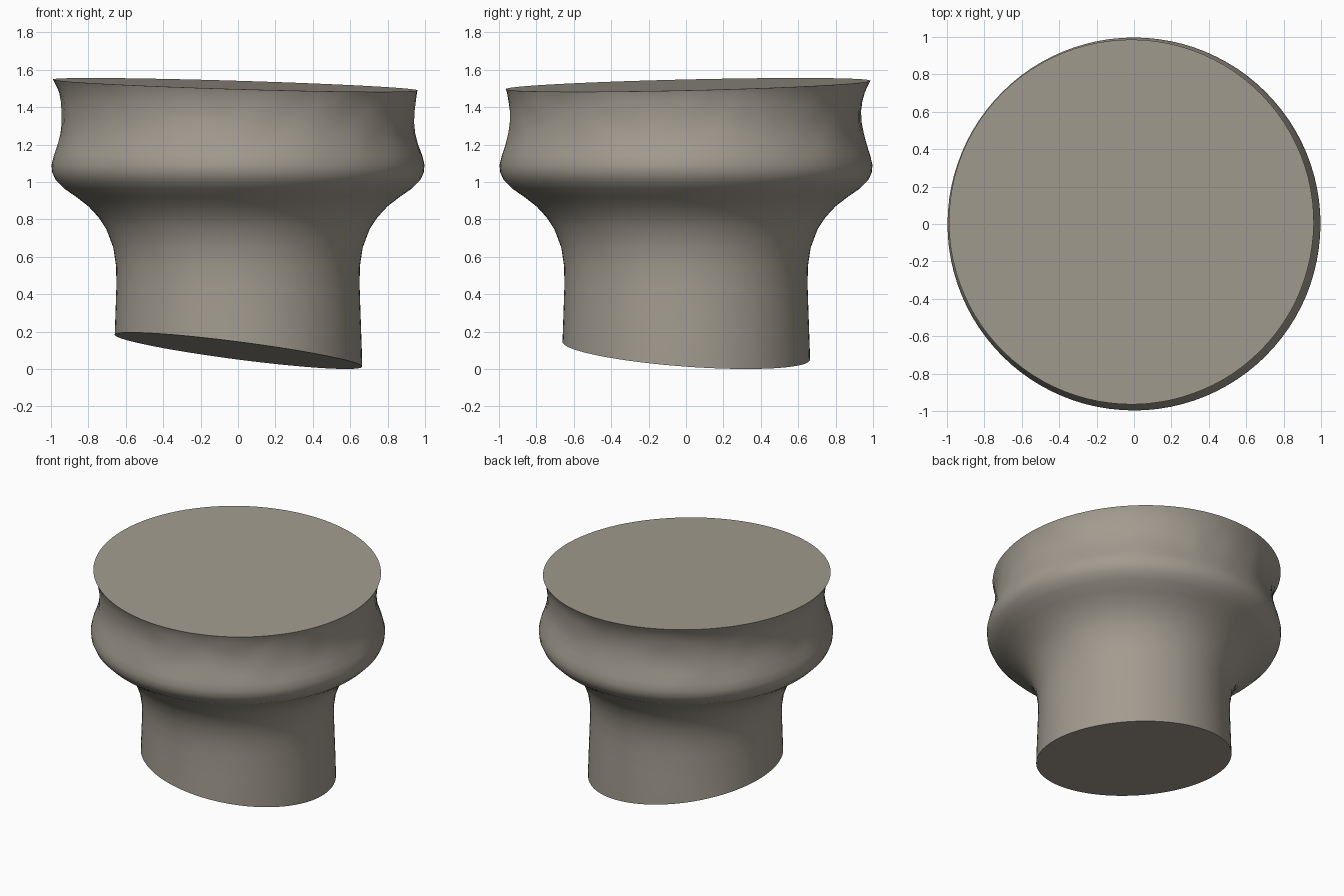
import bpy, bmesh, math
from mathutils import Vector, noise

if "Cube" in bpy.data.objects:
    bpy.data.objects.remove(bpy.data.objects["Cube"])

SEGMENTS = 96
# Lathe profile (radius, height), overshooting both sloping cuts
PROFILE = [(0.665, -0.08), (0.662, 0.1), (0.655, 0.3), (0.65, 0.45), (0.652, 0.55),
           (0.667, 0.65), (0.705, 0.75), (0.745, 0.81), (0.80, 0.87), (0.865, 0.92),
           (0.93, 0.965), (0.975, 1.01), (0.993, 1.05), (0.997, 1.09), (0.985, 1.14),
           (0.965, 1.2), (0.95, 1.26), (0.941, 1.32), (0.941, 1.38), (0.947, 1.43),
           (0.957, 1.48), (0.975, 1.52), (0.996, 1.56), (1.01, 1.6)]

bm = bmesh.new()

# Revolved wall, with faint hand-worked dents on the upper band
rings = []
for r, z in PROFILE:
    dent = 0.007 * max(0.0, min(1.0, (z - 1.08) / 0.1)) * max(0.0, min(1.0, (1.5 - z) / 0.08))
    ring = []
    for i in range(SEGMENTS):
        a = 2 * math.pi * i / SEGMENTS
        p = Vector((r * math.cos(a), r * math.sin(a), z))
        rr = r + dent * noise.noise(p * 6)
        ring.append(bm.verts.new((rr * math.cos(a), rr * math.sin(a), z)))
    rings.append(ring)
for lo, hi in zip(rings, rings[1:]):
    for i in range(SEGMENTS):
        j = (i + 1) % SEGMENTS
        bm.faces.new((lo[i], lo[j], hi[j], hi[i]))


def cut_and_cap(height, slope_x, slope_y, keep_below):
    """Trim the wall along a sloping plane and close it with a flat face."""
    normal = Vector((-slope_x, -slope_y, 1))
    if not keep_below:
        normal.negate()
    cut = bmesh.ops.bisect_plane(
        bm, geom=bm.verts[:] + bm.edges[:] + bm.faces[:], dist=1e-5,
        plane_co=(0, 0, height), plane_no=normal, clear_outer=True)
    edges = [e for e in cut["geom_cut"] if isinstance(e, bmesh.types.BMEdge)]
    bmesh.ops.contextual_create(bm, geom=edges)


# Sloping top and base
cut_and_cap(1.518, -0.030, 0.023, True)
cut_and_cap(0.098, -0.129, -0.072, False)
bmesh.ops.recalc_face_normals(bm, faces=bm.faces[:])

mesh = bpy.data.meshes.new("stump_body")
bm.to_mesh(mesh)
bm.free()
body = bpy.data.objects.new("stump_body", mesh)
bpy.context.collection.objects.link(body)

# Warm grey stone
stone = bpy.data.materials.new("warm_grey_stone")
stone.diffuse_color = (0.36, 0.33, 0.275, 1)
stone.use_nodes = True
stone.node_tree.nodes["Principled BSDF"].inputs["Base Color"].default_value = stone.diffuse_color
mesh.materials.append(stone)

bpy.context.view_layer.objects.active = body
body.select_set(True)
bpy.ops.object.shade_smooth_by_angle(angle=math.radians(35))
